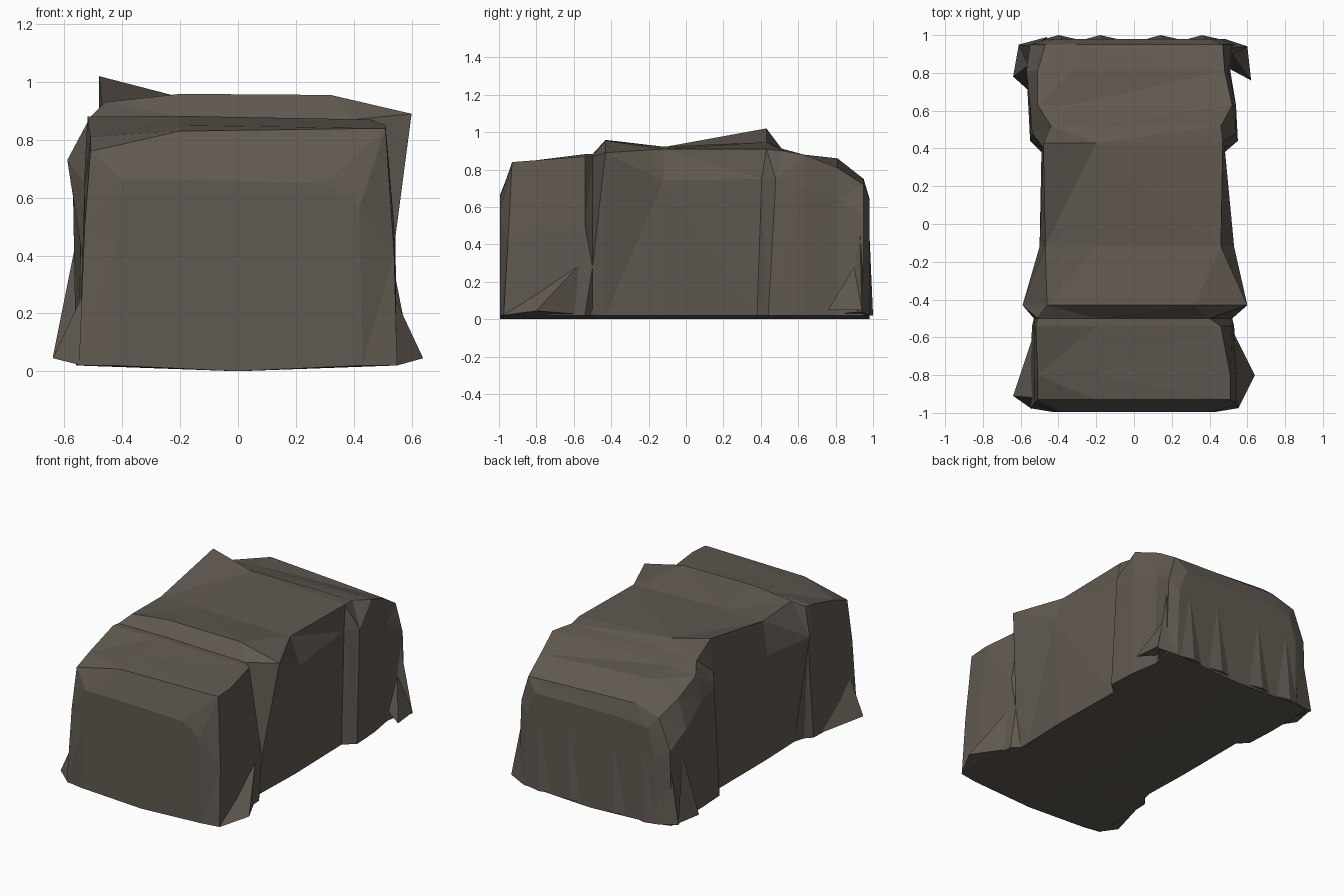
import bpy, bmesh

mat = bpy.data.materials.new("dull brown grey")
mat.diffuse_color = (0.118, 0.100, 0.082, 1)


def make(name, verts, faces):
    bm = bmesh.new()
    vs = [bm.verts.new(v) for v in verts]
    for f in faces:
        bm.faces.new([vs[i] for i in f])
    bmesh.ops.triangulate(bm, faces=bm.faces[:])
    bmesh.ops.recalc_face_normals(bm, faces=bm.faces[:])
    me = bpy.data.meshes.new(name)
    bm.to_mesh(me)
    bm.free()
    me.materials.append(mat)
    ob = bpy.data.objects.new(name, me)
    bpy.context.collection.objects.link(ob)
    return ob


# Crumpled car body, lofted from front to back. Each cross-section:
# y, left: bottom x, shoulder x, z, top x, z, right: top x, z, shoulder x, z, bottom x
sections = [
    (-0.995, -.43, -.42, .45, -.40, .66, .30, .65, .42, .57, .43),
    (-0.93, -.55, -.53, .50, -.51, .76, .51, .84, .54, .40, .55),
    (-0.80, -.55, -.53, .65, -.51, .81, .51, .85, .54, .50, .55),
    (-0.54, -.54, -.53, .70, -.52, .88, .46, .87, .52, .50, .53),
    (-0.50, -.50, -.53, .65, -.51, .88, .40, .87, .52, .28, .48),
    (-0.43, -.48, -.59, .73, -.46, .93, .32, .955, .60, .89, .48),
    (-0.12, -.49, -.50, .70, -.47, .92, .46, .91, .53, .74, .49),
    (0.43, -.49, -.48, .80, -.48, 1.02, .47, .91, .48, .75, .48),
    (0.52, -.55, -.54, .75, -.44, .90, .46, .90, .54, .75, .55),
    (0.63, -.56, -.55, .70, -.51, .86, .52, .88, .54, .70, .54),
    (0.81, -.56, -.57, .60, -.51, .78, .48, .81, .50, .65, .51),
    (0.95, -.56, -.55, .50, -.47, .70, .47, .72, .52, .55, .54),
    (0.98, -.46, -.46, .45, -.41, .63, .40, .64, .46, .48, .48),
]
lean = {-0.93: -.045, 0.43: -.05, 0.52: -.08}    # bottom shifted along y
ridge = {0.63: (-.33, .88), 0.81: (-.33, .86), 0.95: (-.30, .75)}
verts, faces = [], []
for y, lb, ls, lsz, lt, ltz, rt, rtz, rs, rsz, rb in sections:
    mx, mz = ridge.get(y, (-.2, .25 * ltz + .75 * rtz + .01))
    yb = y + lean.get(y, 0)
    ym = y + lean.get(y, 0) * .5
    verts += [(lb, yb, .02), (ls, ym, lsz), (lt, y, ltz), (mx, y, mz),
              (rt, y, rtz), (rs, ym, rsz), (rb, yb, .02), (0, yb, .005)]
N = 8
for s in range(len(sections) - 1):
    for i in range(N):
        j = (i + 1) % N
        faces.append((s * N + i, s * N + j, s * N + N + j, s * N + N + i))
faces += [tuple(range(N)), tuple(range(len(verts) - N, len(verts)))]
body = make("crumpled_body", verts, faces)
for v in body.data.vertices:            # rest the lowest points on the ground
    if v.co.z < .01:
        v.co.z = 0


# Pointed cloth-like flaps sticking out at the bottom corners
def flap(name, tip, a, b, top):
    make(name, [tip, a, b, top], [(0, 1, 2), (0, 2, 3), (0, 3, 1), (1, 3, 2)])


flap("front_left_flap", (-.64, -.91, .045), (-.54, -.98, .02), (-.53, -.58, .02), (-.53, -.92, .28))
flap("front_right_flap", (.64, -.80, .045), (.55, -.98, .02), (.48, -.49, .02), (.53, -.58, .28))
flap("back_left_flap", (-.64, .78, .05), (-.61, .95, .05), (-.55, .70, .03), (-.56, .84, .45))
flap("back_left_corner", (-.61, .95, .04), (-.46, .99, .02), (-.55, .78, .03), (-.53, .94, .5))
flap("back_right_flap", (.62, .76, .05), (.60, .94, .05), (.49, .83, .08), (.51, .91, .30))
flap("back_right_corner", (.60, .94, .04), (.48, .98, .02), (.50, .83, .03), (.51, .93, .50))

# Vertical folds on the back
for k, x in enumerate((-.40, -.18, .14, .36)):
    flap("back_fold_%d" % (k + 1), (x, 1.0, .02), (x - .09, .975, .02),
         (x + .11, .975, .02), (x + .02, .978, .52))
